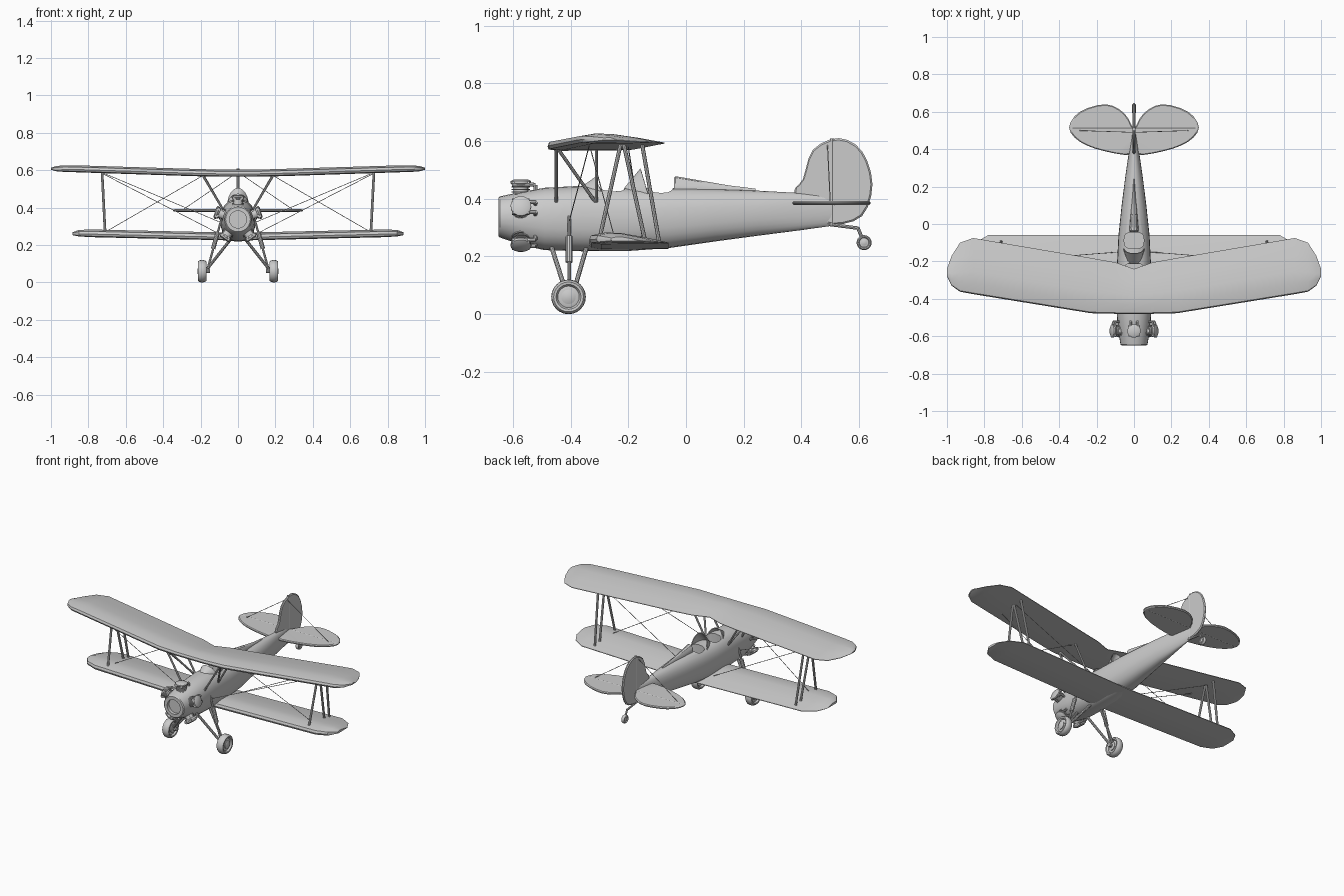
import bpy, bmesh, math
from mathutils import Vector

if "Cube" in bpy.data.objects:
    bpy.data.objects.remove(bpy.data.objects["Cube"], do_unlink=True)

grey = bpy.data.materials.new("plain grey")
grey.use_nodes = True
grey.diffuse_color = (0.6, 0.6, 0.6, 1)
grey.node_tree.nodes["Principled BSDF"].inputs["Base Color"].default_value = (0.6, 0.6, 0.6, 1)
parts = []


def loft(name, rings, caps=True):
    """Skin a list of equal closed rings of points."""
    bm = bmesh.new()
    loops = [[bm.verts.new(p) for p in ring] for ring in rings]
    n = len(loops[0])
    for a, b in zip(loops, loops[1:]):
        for i in range(n):
            j = (i + 1) % n
            bm.faces.new((a[i], a[j], b[j], b[i]))
    if caps:
        bm.faces.new(loops[0])
        bm.faces.new(loops[-1])
    bmesh.ops.recalc_face_normals(bm, faces=bm.faces)
    mesh = bpy.data.meshes.new(name)
    bm.to_mesh(mesh)
    bm.free()
    mesh.materials.append(grey)
    obj = bpy.data.objects.new(name, mesh)
    bpy.context.collection.objects.link(obj)
    parts.append(obj)
    return obj


def turned(name, base, axis, profile, sides=12):
    """Round part: profile holds (distance along axis, radius)."""
    base, axis = Vector(base), Vector(axis).normalized()
    u = axis.orthogonal().normalized()
    v = axis.cross(u)
    turns = [math.tau * i / sides for i in range(sides)]
    return loft(name, [[base + axis * d + (u * math.cos(t) + v * math.sin(t)) * r for t in turns]
                       for d, r in profile])


def rod(name, a, b, r, sides=8):
    a, b = Vector(a), Vector(b)
    return turned(name, a, b - a, [(0, r), ((b - a).length, r)], sides)


def both(name, a, b, r, sides=8):
    """Rod on the left and its mirror on the right."""
    for side, s in (("left", 1), ("right", -1)):
        rod(f"{name}_{side}", (a[0] * s, a[1], a[2]), (b[0] * s, b[1], b[2]), r, sides)


def smooth_outline(pts, steps=3):
    """Closed spline through the points, keeping the first one sharp."""
    out, n = [], len(pts)
    p = [Vector(q) for q in pts]
    for i in range(n):
        a, b, c, d = p[max(i - 1, 0)], p[i], p[(i + 1) % n], p[(i + 2) % n if i < n - 1 else 0]
        for k in range(steps):
            t = k / steps
            out.append(b + (c - a) * t / 2 + (a * 2 - b * 5 + c * 4 - d) * t * t / 2
                       + (b * 3 - a - c * 3 + d) * t ** 3 / 2)
    return out


def plate(name, outline, place, half):
    """Thin tail surface with a softened rim."""
    mid = sum(outline, Vector((0, 0))) / len(outline)
    rings = []
    for scale, h in ((0.96, -half), (1, -half / 3), (1, half / 3), (0.96, half)):
        rings.append([place(mid + (p - mid) * scale, h) for p in outline])
    return loft(name, rings)


# Wings: mirrored stations (x, leading y, trailing y, bottom z, thickness)
airfoil = [(0, .4), (.02, .75), (.2, 1), (.4, .95), (.7, .6), (1, .15),
           (1, .06), (.6, .03), (.15, 0), (.02, .12)]


def wing(name, stations):
    full = [(-s[0],) + s[1:] for s in reversed(stations)] + stations
    full = [s for i, s in enumerate(full) if i == 0 or s[0] != full[i - 1][0]]
    loft(name, [[(x, le + (te - le) * c, z + th * h) for c, h in airfoil]
                for x, le, te, z, th in full])


wing("upper_wing", [(0, -.48, -.24, .566, .037), (.1, -.48, -.205, .566, .037),
                    (.23, -.477, -.182, .568, .039), (.86, -.375, -.075, .589, .037),
                    (.93, -.362, -.1, .591, .035), (.975, -.33, -.17, .595, .027),
                    (1, -.28, -.24, .603, .01)])
wing("lower_wing", [(0, -.335, -.06, .224, .042), (.1, -.335, -.06, .226, .042),
                    (.78, -.335, -.06, .242, .041), (.85, -.31, -.1, .246, .035),
                    (.885, -.26, -.16, .253, .015)])

# Fuselage: stations (y, half width, bottom z, top z, squareness)
body = [(-.63, .046, .291, .383, 2), (-.65, .046, .291, .383, 2), (-.65, .066, .271, .403, 2),
        (-.645, .072, .266, .408, 2), (-.57, .085, .24, .424, 2.1), (-.49, .092, .222, .438, 2.3),
        (-.36, .093, .218, .445, 2.4), (-.2, .09, .219, .437, 2.4), (-.06, .083, .229, .437, 2.4),
        (.1, .066, .252, .434, 2.3), (.25, .047, .272, .428, 2.2), (.39, .027, .29, .42, 2.2),
        (.505, .007, .306, .41, 2)]


def section(y, w, lo, hi, power, sides=24):
    ring = []
    for i in range(sides):
        t = math.tau * i / sides
        c, s = math.cos(t), math.sin(t)
        ring.append((w * math.copysign(abs(c) ** (2 / power), c), y,
                     (lo + hi) / 2 + (hi - lo) / 2 * math.copysign(abs(s) ** (2 / power), s)))
    return ring


fuselage = loft("fuselage", [section(*s) for s in body])

# Cockpit openings
for label, y, half_len in (("front", -.255, .045), ("rear", -.088, .043)):
    hole = [(.053 * math.copysign(abs(math.cos(t)) ** .6, math.cos(t)),
             y + half_len * math.copysign(abs(math.sin(t)) ** .6, math.sin(t)))
            for t in (math.tau * i / 16 for i in range(16))]
    cutter = loft(label + "_cutter", [[(a, b, z) for a, b in hole] for z in (.34, .52)])
    parts.remove(cutter)
    cutter.hide_render = True
    mod = fuselage.modifiers.new(label + "_cockpit", "BOOLEAN")
    mod.object, mod.operation, mod.solver = cutter, "DIFFERENCE", "EXACT"
    bpy.context.view_layer.objects.active = fuselage
    bpy.ops.object.modifier_apply(modifier=mod.name)
    bpy.data.objects.remove(cutter, do_unlink=True)


# Windscreens: half-cone shells open to the rear
def windscreen(name, y0, y1, width, top):
    rings = []
    for k, lean in ((0, 0), (1, .028)):
        arc = []
        for i in range(13):
            t = math.pi * i / 12
            s = math.sin(t)
            grow = .55 + .45 * k
            arc.append((width * grow * math.cos(t), y0 + (y1 - y0) * k + lean * (1 - s) * k,
                        .41 + (.026 + (top - .436) * k) * s))
        # doubled back with a slight offset to give the sheet thickness
        arc += [(x * .93, y + .002, z - .004) for x, y, z in reversed(arc)]
        rings.append(arc)
    loft(name, rings)


windscreen("front_windscreen", -.37, -.315, .058, .475)
windscreen("rear_windscreen", -.215, -.158, .058, .505)

# Headrest fairing
loft("headrest", [section(y, w, .4, top, 2, 12) for y, w, top in
                  ((-.042, .022, .472), (-.036, .025, .478), (.05, .018, .463),
                   (.15, .009, .446), (.24, .003, .435))])

# Radial engine: five cylinders with fins, caps and aft pipes
centre = Vector((0, -.572, .337))
for i in range(5):
    a = math.pi / 2 + math.tau * i / 5
    out = Vector((math.cos(a), 0, math.sin(a)))
    across = Vector((-out.z, 0, out.x))
    fins = [(0, .026)]
    for k in range(4):
        d = .075 + k * .009
        fins += [(d, .026), (d, .032), (d + .004, .032), (d + .004, .026)]
    turned(f"cylinder_{i}", centre, out, fins + [(.116, .036), (.124, .036), (.13, .024)], 14)
    for s in (-1, 1):
        head = centre + out * .115 + across * .018 * s
        aft = head + Vector((0, .05, 0)) - out * .004
        rod(f"rocker_{i}_{s}", head + Vector((0, -.03, 0)), head + Vector((0, .03, 0)), .011)
        rod(f"pipe_{i}_{s}", head, aft, .007)
        rod(f"pipe_end_{i}_{s}", aft, aft - out * .035, .007)

# Wing struts
for name, a, b in (("front_strut", (.727, -.225, .595), (.71, -.3, .26)),
                   ("diagonal_strut", (.727, -.217, .595), (.71, -.143, .26)),
                   ("rear_strut", (.727, -.153, .595), (.71, -.094, .255))):
    both(name, a, b, .007)
for name, a, b in (("front_cabane", (.19, -.45, .575), (.08, -.45, .39)),
                   ("diagonal_cabane", (.19, -.445, .575), (.08, -.315, .39)),
                   ("rear_cabane", (.19, -.31, .58), (.08, -.31, .39))):
    both(name, a, b, .006)

# Rigging wires
for name, a, b in (("landing_wire", (.19, -.33, .57), (.7, -.25, .275)),
                   ("flying_wire_front", (.72, -.335, .585), (.09, -.405, .32)),
                   ("flying_wire_rear", (.72, -.2, .58), (.09, -.15, .255)),
                   ("tail_wire", (0, .49, .59), (.3, .5, .385))):
    both(name, a, b, .0018, 5)

# Landing gear
for name, a, b, r in (("front_leg", (.04, -.465, .23), (.163, -.415, .075), .008),
                      ("rear_leg", (.04, -.345, .23), (.163, -.39, .075), .008),
                      ("shock_rod", (.088, -.405, .34), (.166, -.405, .06), .006),
                      ("shock_sleeve", (.108, -.405, .27), (.133, -.405, .18), .012),
                      ("axle", (.15, -.405, .062), (.2, -.405, .062), .012)):
    both(name, a, b, r, 10)

tyre = [(-.24, .5), (-.2, .62), (-.36, .72), (-.38, .86), (-.24, .97), (0, 1)]
tyre += [(-d, r) for d, r in reversed(tyre[:-1])]


def wheel(name, hub, radius):
    turned(name, hub, (1, 0, 0), [(d * radius, r * radius) for d, r in tyre], 24)
    turned(name + "_hub", hub, (1, 0, 0),
           [(d * radius, r * radius) for d, r in ((-.4, .2), (-.32, .42), (.32, .42), (.4, .2))], 16)


wheel("left_wheel", (.192, -.407, .06), .06)
wheel("right_wheel", (-.192, -.407, .06), .06)
wheel("tail_wheel", (0, .617, .248), .026)
rod("tail_wheel_arm", (0, .49, .312), (0, .597, .298), .006)
rod("tail_wheel_fork", (0, .595, .3), (0, .617, .248), .006)

# Tail surfaces
fin = smooth_outline([(.44, .34), (.375, .421), (.405, .468), (.44, .57), (.53, .61), (.61, .565),
                      (.646, .45), (.61, .34), (.51, .31)])
plate("fin_and_rudder", fin, lambda p, h: (h, p.x, p.y), .007)
rod("rudder_hinge", (0, .507, .31), (0, .507, .608), .008)
tail = smooth_outline([(0, .5), (0, .375), (.16, .39), (.29, .44), (.347, .515), (.29, .6),
                       (.15, .64), (.05, .59)])
for side, s in (("left", 1), ("right", -1)):
    plate(f"tailplane_{side}", tail, lambda p, h: (p.x * s, p.y, .385 + h), .007)
rod("elevator_hinge", (-.33, .513, .385), (.33, .513, .385), .008)

# Soft shading with sharp edges kept
bpy.ops.object.select_all(action="DESELECT")
for obj in parts:
    obj.select_set(True)
bpy.context.view_layer.objects.active = fuselage
bpy.ops.object.shade_smooth_by_angle(angle=math.radians(32))
